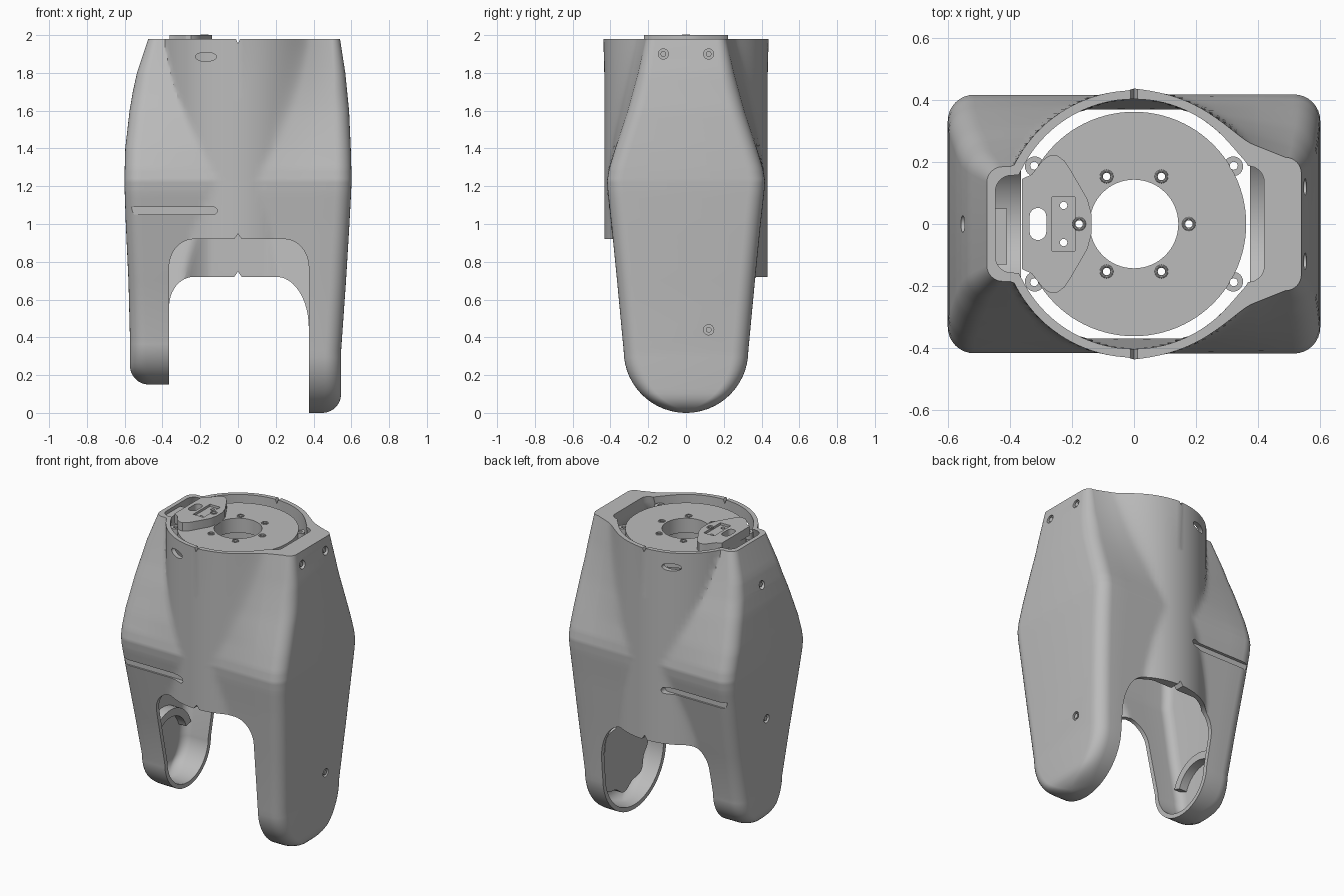
import bpy, bmesh
from math import sin, cos, pi, sqrt

if "Cube" in bpy.data.objects:
    bpy.data.objects.remove(bpy.data.objects["Cube"])

grey = bpy.data.materials.new("plain_grey")
grey.use_nodes = True
COLOUR = (0.5, 0.5, 0.5, 1)
grey.diffuse_color = COLOUR
grey.node_tree.nodes["Principled BSDF"].inputs["Base Color"].default_value = COLOUR

WALL = 0.028
TOP = 1.98
BARREL = 0.43


# ---------- helpers ----------
def make(name, bm):
    bmesh.ops.recalc_face_normals(bm, faces=bm.faces)
    me = bpy.data.meshes.new(name)
    bm.to_mesh(me)
    bm.free()
    ob = bpy.data.objects.new(name, me)
    bpy.context.collection.objects.link(ob)
    me.materials.append(grey)
    return ob


def loft(name, rings):
    bm = bmesh.new()
    rows = [[bm.verts.new(p) for p in ring] for ring in rings]
    n = len(rows[0])
    for a, b in zip(rows, rows[1:]):
        for i in range(n):
            j = (i + 1) % n
            bm.faces.new((a[i], a[j], b[j], b[i]))
    bm.faces.new(rows[0])
    bm.faces.new(rows[-1])
    return make(name, bm)


def prism(name, pts, axis, lo, hi):
    place = {"x": lambda a, b, c: (c, a, b),
             "y": lambda a, b, c: (a, c, b),
             "z": lambda a, b, c: (a, b, c)}[axis]
    return loft(name, [[place(a, b, c) for a, b in pts] for c in (lo, hi)])


def arc(cx, cy, rx, ry, a0, a1, n):
    return [(cx + rx * cos(a0 + (a1 - a0) * i / n),
             cy + ry * sin(a0 + (a1 - a0) * i / n)) for i in range(n + 1)]


def oval(cx, cy, rx, ry, n=32):
    return arc(cx, cy, rx, ry, 0, 2 * pi, n)[:-1]


def capsule(x0, x1, z, r):
    return arc(x1, z, r, r, -pi / 2, pi / 2, 8) + arc(x0, z, r, r, pi / 2, 1.5 * pi, 8)


def rect(x0, x1, y0, y1):
    return [(x0, y0), (x1, y0), (x1, y1), (x0, y1)]


def combine(ob, other, op="DIFFERENCE"):
    other.hide_render = True
    mod = ob.modifiers.new("bool", "BOOLEAN")
    mod.operation, mod.object, mod.solver = op, other, "EXACT"
    bpy.context.view_layer.objects.active = ob
    bpy.ops.object.modifier_apply(modifier=mod.name)
    bpy.data.objects.remove(other)


def smooth(ob, angle=0.5):
    bpy.ops.object.select_all(action="DESELECT")
    ob.select_set(True)
    bpy.context.view_layer.objects.active = ob
    bpy.ops.object.shade_smooth_by_angle(angle=angle)


# ---------- side pods: rows of height, half depth, reach, slope towards the barrel ----------
RIGHT = [(0.7, .365, .572, 0), (1.0, .395, .59, 0), (1.17, .414, .599, 0),
         (1.23, .418, .601, 0), (1.29, .408, .6, .01), (1.4, .375, .597, .05),
         (1.6, .31, .588, .17), (1.8, .255, .568, .3), (1.98, .215, .54, .4)]
LEFT = [(0.7, .31, .58, 0), (1.0, .374, .594, 0), (1.17, .41, .6, 0),
        (1.23, .417, .601, 0), (1.29, .406, .6, 0), (1.4, .372, .597, .03),
        (1.6, .305, .574, .06), (1.7, .27, .557, .06), (1.8, .238, .535, .06),
        (1.98, .185, .475, .03)]


def refine(rows, n=5):
    out = [tuple(p + (q - p) * i / n for p, q in zip(a, b))
           for a, b in zip(rows, rows[1:]) for i in range(n)]
    return out + [rows[-1]]


def blend(a, b, k):
    # soft maximum
    d = max(0, k - abs(a - b))
    return max(a, b) + (d * d / (4 * k) if k > 0 else 0)


def flat(z):
    # flat inner front and back walls, easing out towards the rim
    return 0.368 + 0.037 * min(1, max(0, (z - 1.3) / 0.6))


def pod(name, rows, sign, base, radius, foot, inset, top):
    # rounded foot, then the tapering column
    r = radius - inset
    centre = base + radius
    prof = []
    for i in range(15):
        a = 0.04 + (pi / 2 - 0.04) * i / 14
        prof.append((centre - r * cos(a), r * sin(a), foot - inset, 0))
    for z, h, x, f in refine(rows):
        x -= inset
        h -= inset
        if inset:
            h = min(h, flat(z))
            if sign > 0:
                x = min(x, max(0.42, 0.42 + (1.9 - z) * 0.6))
        prof.append((z, h, x, f))
    prof.append((top,) + prof[-1][1:])
    rings = []
    ring_r = BARREL + 0.001 - inset
    for z, h, x, f in prof:
        fillet = 0.1 - inset
        d = z - base - inset
        if d < fillet:
            x -= fillet - sqrt(max(0, fillet ** 2 - (fillet - d) ** 2))
        c = min(0.085 - inset, h * 0.95, 0.085 - 0.12 * max(0, z - 1.7))
        xe = x - c
        side = []
        for k in range(19):
            px = ring_r * sin(k * pi / 48)
            px *= min(1, (xe - 0.01) / (ring_r * sin(18 * pi / 48)))
            y = h + f * (xe - px)
            if z >= 0.7:
                y = blend(y, sqrt(ring_r ** 2 - px ** 2), f * 0.15)
            side.append((px, min(y, flat(z)) if inset else y))
        side.insert(0, (-0.06, max(side[0][1] - 0.02, side[0][1] * 0.9)))
        pts = [(px, -y) for px, y in side] + arc(xe, -h + c, c, c, -pi / 2, 0, 8)
        pts += arc(xe, h - c, c, c, 0, pi / 2, 8) + side[::-1]
        rings.append([(sign * px, py, z) for px, py in pts])
    return loft(name, rings)


def pods(inset, top):
    return (pod("right_pod", RIGHT, 1, 0, .33, .546, inset, top),
            pod("left_pod", LEFT, -1, .15, .24, .572, inset, top))


# ---------- hollow housing ----------
shell, left_pod = pods(0, 2.05)
shell.name = "housing_shell"
combine(shell, left_pod, "UNION")
combine(shell, prism("barrel", oval(0, 0, BARREL, BARREL, 96), "z", .4, 2.07), "UNION")
for cavity in pods(WALL, 2.13):
    combine(shell, cavity)
bore = [[(x, max(-flat(z) - .0007, min(flat(z) + .0007, y)), z)
         for x, y in oval(0, 0, BARREL - WALL, BARREL - WALL, 96)] for z in (.33, 1.3, 1.9, 2.17)]
combine(shell, loft("bore", bore))
combine(shell, prism("top_trim", rect(-1, 1, -1, 1), "z", TOP, 2.5))


# arched openings between the legs, each with a small seam notch
def arch(top, left_w, left_drop, right_w, right_drop):
    pts = [(-.365, -.3)] + arc(-.365 + left_w, top - left_drop, left_w, left_drop, pi, pi / 2, 12)
    pts += [(-.02, top), (0, top + .028), (.02, top)]
    return pts + arc(.375 - right_w, top - right_drop, right_w, right_drop,
                     pi / 2, 0, 12) + [(.375, -.3)]


combine(shell, prism("front_arch", arch(.92, .13, .15, .13, .15), "y", -1, 0))
combine(shell, prism("back_arch", arch(.72, .13, .16, .17, .27), "y", -.05, 1))
combine(shell, prism("seam_notch", [(-.02, 2), (0, 1.955), (.02, 2)], "y", -1, 1))

# grooves and oval ports on both faces
for s in (-1, 1):
    combine(shell, prism("groove", capsule(-.56, -.13, 1.07, .02), "y", s * .374, s * .6))
    combine(shell, prism("port", oval(-.17, 1.885, .056, .024), "y", s * .3, s * .6))

# screw holes in the outer sides
SCREWS = [(1, -.12, 1.9, .553), (1, .12, 1.9, .553), (1, .12, .44, .557),
          (-1, 0, 1.72, .552), (-1, 0, .85, .587)]
for s, y, z, x in SCREWS:
    combine(shell, prism("hole", oval(y, z, .027, .027, 24), "x", s * (x - .02), s * (x + .1)))
    smooth(prism("side_screw", oval(y, z, .015, .015, 20), "x", s * (x - .024), s * (x - .006)))
smooth(shell)

# ---------- mounting disc ----------
disc = prism("mounting_disc", oval(0, 0, .362, .362, 96), "z", 1.85, 1.945)
for sx in (-1, 1):
    for sy in (-1, 1):
        ear = oval(sx * .32, sy * .186, .032, .032, 24)
        combine(disc, prism("ear", ear, "z", 1.9, 1.94), "UNION")
        combine(disc, prism("ear_hole", oval(sx * .322, sy * .188, .013, .013, 16), "z", 1.8, 2.1))
combine(disc, prism("centre_hole", oval(0, 0, .143, .143, 64), "z", 1.8, 2.1))
for k in range(6):
    x, y = .177 * cos(k * pi / 3), .177 * sin(k * pi / 3)
    combine(disc, prism("bolt_hole", oval(x, y, .012, .012, 16), "z", 1.8, 2.1))
    bpy.ops.mesh.primitive_torus_add(location=(x, y, 2.0 if k == 3 else 1.946), major_radius=.018,
                                     minor_radius=.004, major_segments=24, minor_segments=8)
    ring = bpy.context.object
    ring.name = "disc_bolt"
    ring.data.materials.append(grey)
    smooth(ring)

# ---------- raised connector cover ----------
half = [(-.137, .03), (-.15, .08), (-.205, .175), (-.225, .205), (-.25, .222),
        (-.275, .22), (-.295, .205), (-.33, .16), (-.362, .145)]
outline = half + [(x, -y) for x, y in reversed(half)]
cover = prism("connector_cover", outline, "z", 1.94, 2.0)
combine(cover, prism("recess", rect(-.265, -.19, -.087, .087), "z", 1.985, 2.1))
slot = arc(-.31, .025, .027, .027, 0, pi, 8) + arc(-.31, -.025, .027, .027, pi, 2 * pi, 8)
for part in (cover, disc):
    combine(part, prism("slot", slot, "z", 1.7, 2.1))
    for y in (-.06, .06):
        combine(part, prism("pin_hole", oval(-.227, y, .012, .012, 16), "z", 1.7, 2.1))
    combine(part, prism("cover_hole", oval(-.177, 0, .012, .012, 16), "z", 1.7, 2.1))
    smooth(part)

# ---------- inner fittings ----------
prism("latch_block", rect(-.455, -.41, -.13, .05), "z", 1.82, 1.95)
lobes = [((.235 + .015 * cos(8 * a)) * cos(a), .34 + (.235 + .015 * cos(8 * a)) * sin(a))
         for a in (2 * pi * i / 64 for i in range(64))]
smooth(prism("right_leg_plate", lobes, "x", .45, .525))
band = arc(0, .4, .22, .22, .3, pi - .3, 20) + arc(0, .4, .17, .17, pi - .3, .3, 20)
smooth(prism("left_leg_rib", band, "x", -.56, -.49))
